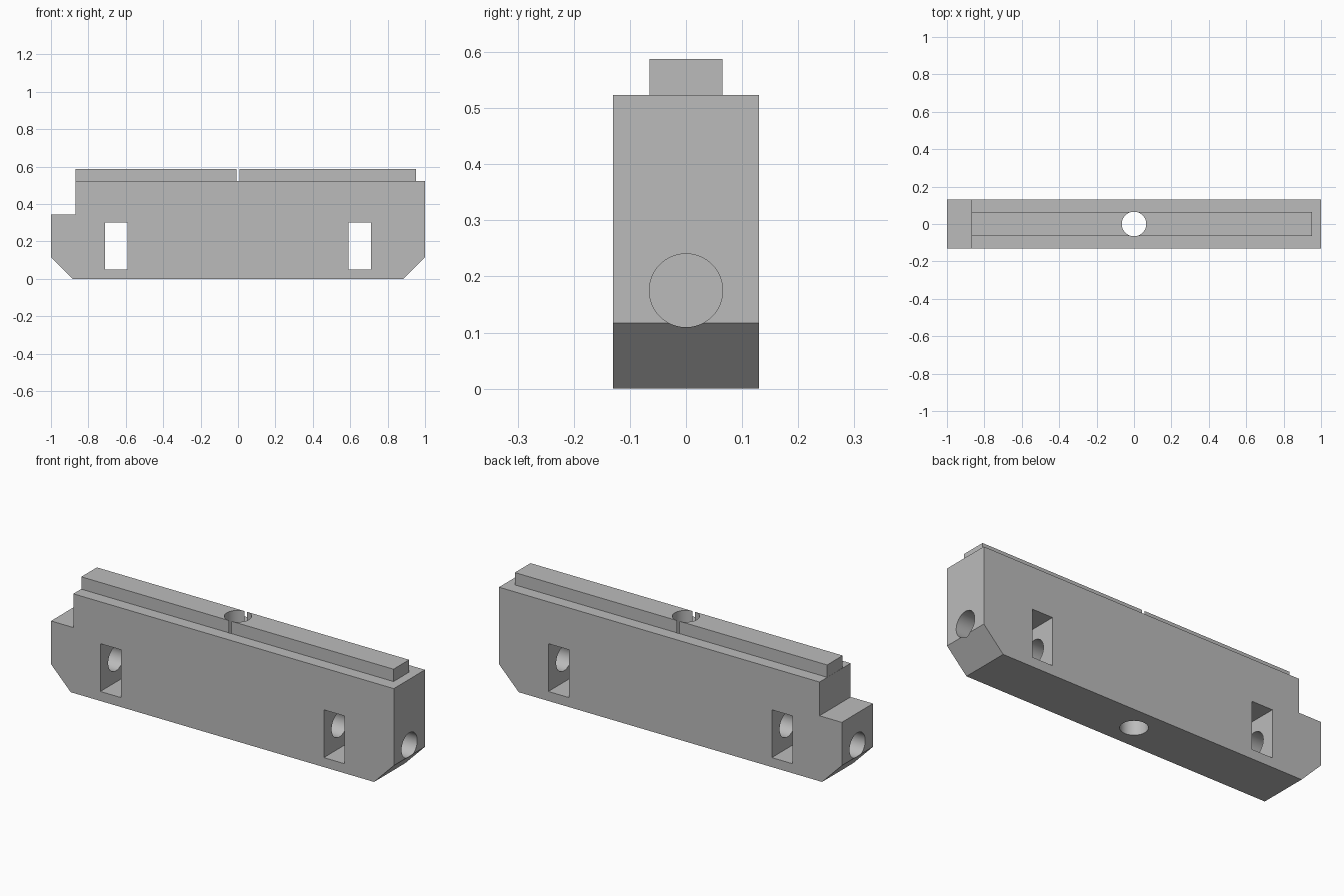
import bpy
import bmesh
import math
from mathutils import Matrix

cube = bpy.data.objects.get("Cube")
if cube:
    bpy.data.objects.remove(cube, do_unlink=True)

HALF_DEPTH = 0.13
BORE_RADIUS = 0.0654
BORE_Z = 0.175

grey = bpy.data.materials.new("plain_grey")
grey.use_nodes = True
grey.diffuse_color = (0.5, 0.5, 0.5, 1)
grey.node_tree.nodes["Principled BSDF"].inputs["Base Color"].default_value = (0.5, 0.5, 0.5, 1)


def finish(name, bm):
    bmesh.ops.recalc_face_normals(bm, faces=bm.faces)
    mesh = bpy.data.meshes.new(name)
    bm.to_mesh(mesh)
    bm.free()
    mesh.materials.append(grey)
    obj = bpy.data.objects.new(name, mesh)
    bpy.context.collection.objects.link(obj)
    return obj


def extrude_profile(name, points, half_depth):
    """Extrude an x-z outline symmetrically along y."""
    bm = bmesh.new()
    face = bm.faces.new([bm.verts.new((x, -half_depth, z)) for x, z in points])
    result = bmesh.ops.extrude_face_region(bm, geom=[face])
    moved = [v for v in result["geom"] if isinstance(v, bmesh.types.BMVert)]
    bmesh.ops.translate(bm, verts=moved, vec=(0, 2 * half_depth, 0))
    return finish(name, bm)


def box(name, x0, x1, z0, z1, half_depth):
    return extrude_profile(name, [(x0, z0), (x1, z0), (x1, z1), (x0, z1)], half_depth)


def cylinder(name, length, location, along_x=False):
    bm = bmesh.new()
    matrix = Matrix.Translation(location)
    if along_x:
        matrix = matrix @ Matrix.Rotation(math.pi / 2, 4, "Y")
    bmesh.ops.create_cone(bm, cap_ends=True, segments=64, radius1=BORE_RADIUS,
                          radius2=BORE_RADIUS, depth=length, matrix=matrix)
    return finish(name, bm)


def combine(target, other, operation):
    mod = target.modifiers.new(other.name, "BOOLEAN")
    mod.operation = operation
    mod.solver = "EXACT"
    mod.object = other
    bpy.context.view_layer.objects.active = target
    bpy.ops.object.modifier_apply(modifier=mod.name)
    bpy.data.objects.remove(other, do_unlink=True)


# Main block with chamfered lower corners and a step at one end
block = extrude_profile("block_body", [
    (-0.885, 0), (0.885, 0), (1, 0.117), (1, 0.523),
    (-0.87, 0.523), (-0.87, 0.345), (-1, 0.345), (-1, 0.117)], HALF_DEPTH)

# Raised guide rib, sunk slightly into the block for a clean union
combine(block, box("guide_rib", -0.869, 0.953, 0.48, 0.588, 0.065), "UNION")

# Vertical bore, which just breaks through the sides of the rib
combine(block, cylinder("vertical_bore", 1, (0, 0, 0.3)), "DIFFERENCE")

# Blind end bores and the rectangular windows that cross them
for side in (-1, 1):
    combine(block, cylinder("end_bore", 0.7, (side * 0.75, 0, BORE_Z), True), "DIFFERENCE")
    x0, x1 = sorted((side * 0.592, side * 0.712))
    combine(block, box("window", x0, x1, 0.05, 0.302, 0.2), "DIFFERENCE")

# Smooth bores with crisp edges elsewhere
bpy.ops.object.select_all(action="DESELECT")
block.select_set(True)
bpy.context.view_layer.objects.active = block
bpy.ops.object.shade_smooth_by_angle(angle=math.radians(30))
